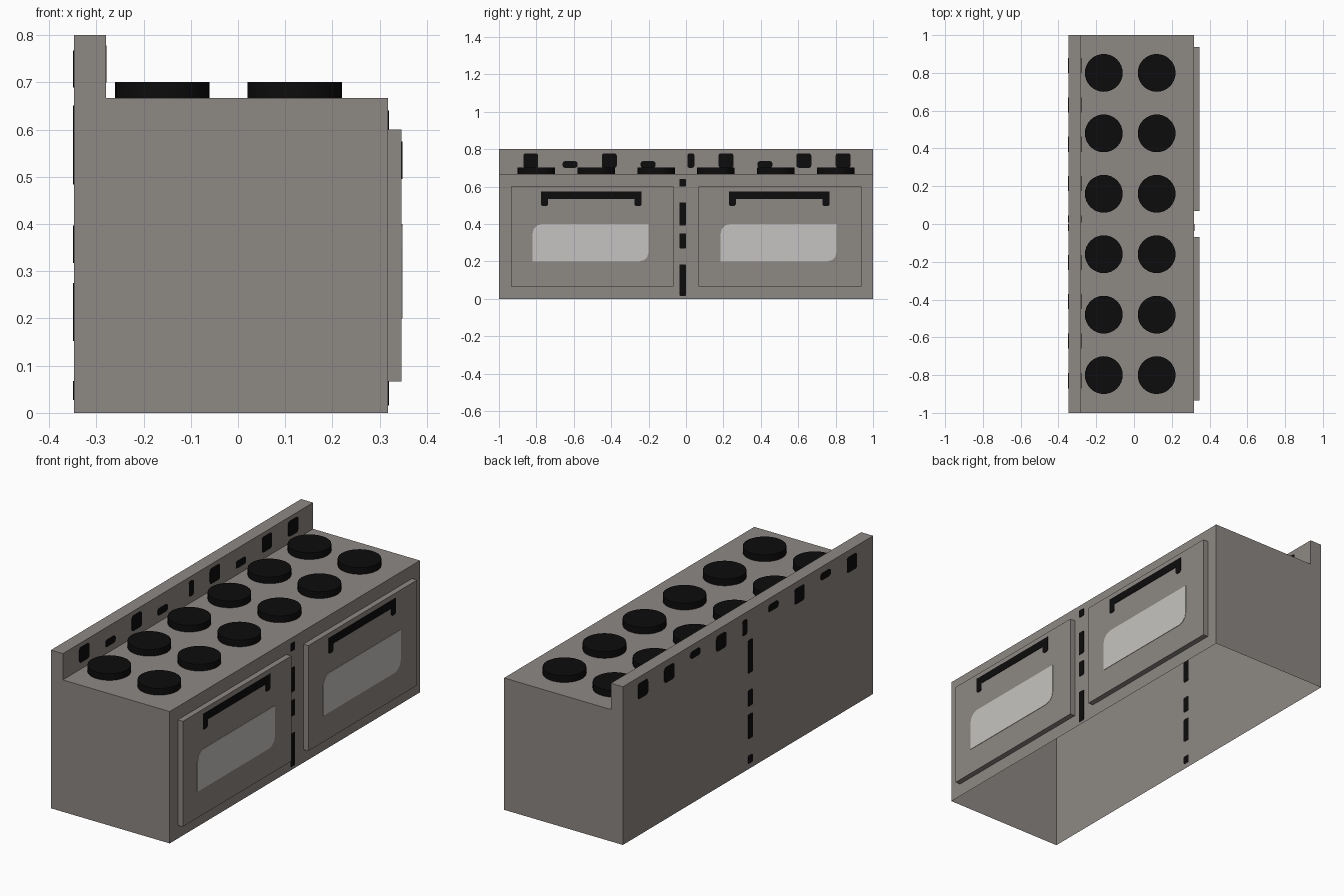
import bpy, bmesh, math

if "Cube" in bpy.data.objects:
    bpy.data.objects.remove(bpy.data.objects["Cube"])


def material(name, rgb):
    m = bpy.data.materials.new(name)
    m.diffuse_color = (*rgb, 1)
    m.use_nodes = True
    m.node_tree.nodes["Principled BSDF"].inputs["Base Color"].default_value = m.diffuse_color
    return m


STEEL = material("warm grey steel", (0.27, 0.246, 0.231))
BLACK = material("black", (0.0037, 0.0037, 0.0037))
GLASS = material("pale glass", (0.558, 0.552, 0.533))

X_BACK, X_SPLASH, X_FRONT, X_DOOR = -0.347, -0.28, 0.318, 0.346
Z_TOP, Z_SPLASH = 0.667, 0.80


def finish(name, bm, mat):
    me = bpy.data.meshes.new(name)
    bm.to_mesh(me)
    bm.free()
    me.materials.append(mat)
    ob = bpy.data.objects.new(name, me)
    bpy.context.collection.objects.link(ob)
    return ob


def cut_rect(y0, y1, z0, z1, cuts):
    """Rectangle in YZ; cuts = corner rounding (low-left, low-right, top-right, top-left)."""
    corners = [(y0, z0, 1, 1, 180), (y1, z0, -1, 1, 270),
               (y1, z1, -1, -1, 0), (y0, z1, 1, -1, 90)]
    pts = []
    for (y, z, sy, sz, start), r in zip(corners, cuts):
        if r == 0:
            pts.append((y, z))
            continue
        for k in range(4):
            a = math.radians(start + 30 * k)
            pts.append((y + sy * r + r * math.cos(a), z + sz * r + r * math.sin(a)))
    return pts


def plates(name, outlines, x, mat, half=0.002):
    """Thin plates set into a wall at x, showing on both of its sides."""
    bm = bmesh.new()
    for pts in outlines:
        face = bm.faces.new([bm.verts.new((x - half, y, z)) for y, z in pts])
        ext = bmesh.ops.extrude_face_region(bm, geom=[face], use_keep_orig=True)
        verts = [g for g in ext["geom"] if isinstance(g, bmesh.types.BMVert)]
        bmesh.ops.translate(bm, verts=verts, vec=(2 * half, 0, 0))
    bmesh.ops.recalc_face_normals(bm, faces=bm.faces)
    return finish(name, bm, mat)


def flip(spans, total):
    return [(total - b, total - a) for a, b in spans]


# Body shell with raised splashback, open underneath
profile = [(X_BACK, 0), (X_BACK, Z_SPLASH), (X_SPLASH, Z_SPLASH),
           (X_SPLASH, Z_TOP), (X_FRONT, Z_TOP), (X_FRONT, 0)]
bm = bmesh.new()
near = [bm.verts.new((x, -1, z)) for x, z in profile]
far = [bm.verts.new((x, 1, z)) for x, z in profile]
for i in range(len(profile) - 1):
    bm.faces.new((near[i], near[i + 1], far[i + 1], far[i]))
bm.faces.new(near[::-1])
bm.faces.new(far)
finish("stove_body", bm, STEEL)

# Burners: two rows of six
for row, x in enumerate((-0.16, 0.12)):
    for col in range(6):
        bm = bmesh.new()
        bmesh.ops.create_cone(bm, cap_ends=True, segments=32,
                              radius1=0.1, radius2=0.1, depth=0.034)
        bmesh.ops.translate(bm, verts=bm.verts,
                            vec=(x, -0.8 + 0.32 * col, Z_TOP + 0.017))
        for f in bm.faces:
            f.smooth = len(f.verts) == 4
        finish(f"burner_{row + 1}_{col + 1}", bm, BLACK)

# Oven doors with window and handle
for side, y0, y1, hy, wy in (("left", -0.935, -0.068, -0.775, -0.82),
                             ("right", 0.068, 0.937, 0.229, 0.185)):
    bm = bmesh.new()
    bmesh.ops.create_cube(bm, size=1)
    for v in bm.verts:
        v.co = (X_DOOR if v.co.x > 0 else X_FRONT,
                y1 if v.co.y > 0 else y0,
                0.60 if v.co.z > 0 else 0.067)
    finish(f"oven_door_{side}", bm, STEEL)

    plates(f"door_window_{side}",
           [cut_rect(wy, wy + 0.62, 0.20, 0.40, (0, 0.05, 0, 0.05))], X_DOOR, GLASS)

    e, c = hy + 0.537, 0.008
    handle = [(hy, 0.495 + c), (hy + c, 0.495), (hy + 0.037 - c, 0.495),
              (hy + 0.037, 0.495 + c), (hy + 0.037, 0.535),
              (e - 0.037, 0.535), (e - 0.037, 0.495 + c), (e - 0.037 + c, 0.495),
              (e - c, 0.495), (e, 0.495 + c), (e, 0.575), (hy, 0.575)]
    plates(f"door_handle_{side}", [handle], X_DOOR, BLACK)

# Dashed seam down the middle; upside down on the rear wall
dashes = [(0.016, 0.183), (0.27, 0.35), (0.392, 0.515), (0.60, 0.64)]
for name, spans, x in (("front_seam", dashes, X_FRONT),
                       ("rear_seam", flip(dashes, Z_TOP), X_BACK)):
    plates(name, [cut_rect(-0.036, 0.0, a, b, (0.005,) * 4) for a, b in spans], x, BLACK)

# Control marks on the splashback: tall and low ones, upside down on the rear
TALL, LOW = (0.70, 0.778), (0.70, 0.736)
controls = [(-0.83, 0.08, TALL), (-0.62, 0.08, LOW), (-0.41, 0.08, TALL),
            (-0.203, 0.08, LOW), (0.026, 0.038, TALL), (0.214, 0.08, TALL),
            (0.422, 0.08, LOW), (0.63, 0.08, TALL), (0.84, 0.08, TALL)]
for name, x, rear in (("front_controls", X_SPLASH, False), ("rear_controls", X_BACK, True)):
    shapes = []
    for y, w, span in controls:
        a, b = flip([span], Z_TOP + Z_SPLASH)[0] if rear else span
        shapes.append(cut_rect(y - w / 2, y + w / 2, a, b, (0.013,) * 4))
    plates(name, shapes, x, BLACK)
